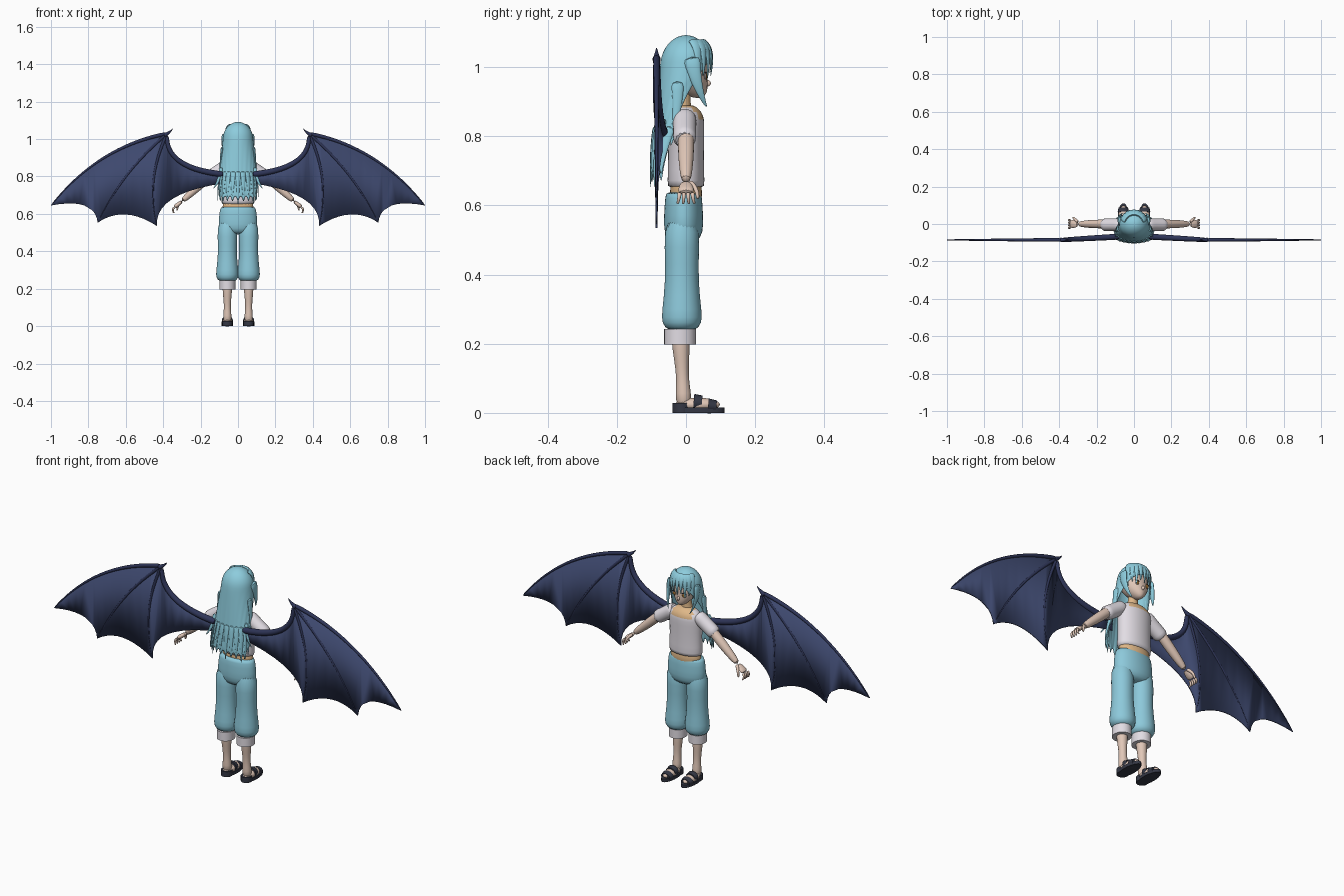
import bpy, bmesh, math
from mathutils import Matrix, Vector

cube = bpy.data.objects.get("Cube")
if cube:
    bpy.data.objects.remove(cube)

ACROSS, DEEP, UP = Vector((1, 0, 0)), Vector((0, 1, 0)), Vector((0, 0, 1))


def material(name, shade):
    """Flat material from a display colour, stored as linear values."""
    colour = [(channel / 255) ** 2.2 for channel in bytes.fromhex(shade)] + [1]
    mat = bpy.data.materials.new(name)
    mat.use_nodes = True
    mat.diffuse_color = colour
    mat.node_tree.nodes["Principled BSDF"].inputs["Base Color"].default_value = colour
    return mat


hair_mat = material("aqua hair", "8ccbdc")
trouser_mat = material("aqua cloth", "8cc8da")
shirt_mat = material("white cloth", "e1dce3")
skin_mat = material("pale skin", "e0c6b6")
tan_mat = material("tan skin", "deb687")
wing_mat = material("navy membrane", "404a6e")
bone_mat = material("dark navy bone", "323858")
shoe_mat = material("charcoal leather", "373a46")
iris_mat = material("amber iris", "966932")


def finish(bm, name, *mats, smooth=1, mirror=False, thickness=0):
    """Turn a bmesh into a named object with its modifiers and shading."""
    bmesh.ops.recalc_face_normals(bm, faces=bm.faces)
    mesh = bpy.data.meshes.new(name)
    bm.to_mesh(mesh)
    bm.free()
    obj = bpy.data.objects.new(name, mesh)
    bpy.context.collection.objects.link(obj)
    for mat in mats:
        mesh.materials.append(mat)
    if mirror:
        obj.modifiers.new("mirror", "MIRROR").use_mirror_merge = False
    if thickness:
        solid = obj.modifiers.new("thickness", "SOLIDIFY")
        solid.thickness, solid.offset = thickness, 0
    if smooth:
        subsurf = obj.modifiers.new("rounding", "SUBSURF")
        subsurf.levels = subsurf.render_levels = smooth
    bpy.ops.object.select_all(action="DESELECT")
    obj.select_set(True)
    bpy.context.view_layer.objects.active = obj
    bpy.ops.object.shade_smooth_by_angle(angle=math.radians(65))


def curve(start, control, end, steps=6):
    """Points along a quadratic curve."""
    start, control, end = Vector(start), Vector(control), Vector(end)
    return [start.lerp(control, i / steps).lerp(control.lerp(end, i / steps), i / steps)
            for i in range(steps + 1)]


def sweep(bm, path, radii, ref=DEEP, flat=1, sides=12):
    """Elliptical tube: radii lie along ref, the other half-axis is flat times as long."""
    rings = []
    for i, point in enumerate(path):
        along = (path[min(i + 1, len(path) - 1)] - path[max(i - 1, 0)]).normalized()
        u = (ref - along * ref.dot(along)).normalized() * radii[i]
        v = along.cross(u) * flat
        angles = [math.tau * k / sides for k in range(sides)]
        rings.append([bm.verts.new(point + u * math.cos(a) + v * math.sin(a)) for a in angles])
    for low, high in zip(rings, rings[1:]):
        for k in range(sides):
            n = (k + 1) % sides
            bm.faces.new((low[k], low[n], high[n], high[k]))
    bm.faces.new(rings[0])
    bm.faces.new(rings[-1])


def limb(bm, start, end, radii, **options):
    """Straight tube with evenly spaced radii."""
    start, end = Vector(start), Vector(end)
    sweep(bm, [start.lerp(end, i / (len(radii) - 1)) for i in range(len(radii))], radii, **options)


def column(bm, x, y, rows, flat):
    """Upright oval loft from pairs of height and half width."""
    sweep(bm, [Vector((x, y, z)) for z, r in rows], [r for z, r in rows], ref=ACROSS, flat=flat, sides=24)


def taper(bm, path, wide, tip, **options):
    last = len(path) - 1
    sweep(bm, path, [wide + (tip - wide) * i / last for i in range(last + 1)], **options)


def placed(centre, size):
    return Matrix.Translation(centre) @ Matrix.Diagonal((*size, 1))


def ball(bm, centre, size):
    return bmesh.ops.create_uvsphere(bm, u_segments=24, v_segments=16, radius=1, matrix=placed(centre, size))["verts"]


def disc(bm, centre, size):
    bmesh.ops.create_cone(bm, cap_ends=True, segments=24, radius1=1, radius2=1, depth=2, matrix=placed(centre, size))


# Waist, neck and shirt with a scooped neckline
bm = bmesh.new()
limb(bm, (0, 0, .58), (0, 0, .69), [.083] * 3, ref=ACROSS, flat=.56, sides=24)
limb(bm, (0, -.012, .86), (0, -.005, .95), (.04, .026, .024, .024), ref=ACROSS, flat=.9)
finish(bm, "waist_and_neck", tan_mat)
bm = bmesh.new()
column(bm, 0, 0, ((.65, .09), (.66, .09), (.74, .086), (.82, .089), (.85, .089), (.87, .076), (.885, .05), (.89, .03)), .6)
for face in bm.faces:
    spot = face.calc_center_median()
    if spot.z > .885 or spot.z > .85 and spot.y > 0 and abs(spot.x) < .05:
        face.material_index = 1
finish(bm, "shirt", shirt_mat, tan_mat)

# Sleeves, arms and hands
bm = bmesh.new()
limb(bm, (.06, -.004, .86), (.17, -.004, .785), (.034, .036, .035, .035, .035, .035))
finish(bm, "sleeves", shirt_mat, mirror=True)
wrist, knuckles = Vector((.3, 0, .667)), Vector((.34, 0, .635))
bm = bmesh.new()
limb(bm, (.12, 0, .83), wrist, (.023, .024, .024, .02, .015))
limb(bm, wrist, knuckles, (.014, .02, .024, .022), flat=.5)
for i in range(4):
    spread = DEEP * (i - 1.5) / 80
    taper(bm, curve(knuckles + spread, (.355, spread.y, .625), (.342, spread.y * 1.3, .604)), .007, .004, sides=8)
taper(bm, curve(wrist + DEEP * .01, (.325, .035, .65), (.326, .034, .618)), .009, .005, ref=ACROSS, sides=8)
finish(bm, "arms", skin_mat, mirror=True)

# Trousers with rolled cuffs
bm = bmesh.new()
column(bm, 0, -.007, ((.49, .07), (.52, .105), (.57, .104), (.63, .097), (.64, .09)), .55)
finish(bm, "trouser_hips", trouser_mat)
bm = bmesh.new()
column(bm, .057, -.012, ((.57, .052), (.48, .053), (.38, .049), (.29, .061), (.26, .061), (.235, .042)), .96)
finish(bm, "trouser_legs", trouser_mat, mirror=True)
ankle = .057
bm = bmesh.new()
disc(bm, (ankle, -.017, .22), (.043, .046, .023))
finish(bm, "trouser_cuffs", shirt_mat, smooth=0, mirror=True)

# Lower legs, feet and sandals
bm = bmesh.new()
limb(bm, (ankle, -.017, .24), (ankle, -.006, .02), (.026, .027, .024, .02, .019, .023, .024))
ball(bm, (ankle, .033, .024), (.027, .066, .02))
finish(bm, "legs", skin_mat, mirror=True)
bm = bmesh.new()
disc(bm, (ankle, .036, .008), (.03, .075, .008))
disc(bm, (ankle, -.012, .014), (.027, .027, .014))
limb(bm, (ankle, .022, .03), (ankle, .046, .028), (.025, .022), ref=UP, flat=1.2, sides=24)
limb(bm, (ankle, .064, .02), (ankle, .088, .018), (.022, .018), ref=UP, flat=1.4, sides=24)
finish(bm, "sandals", shoe_mat, smooth=0, mirror=True)

# Head: an egg whose lower half narrows forward into the chin
bm = bmesh.new()
centre = Vector((0, 0, .995))
for vert in ball(bm, centre, (.065, .062, .085)):
    drop = max(0, centre.z - vert.co.z) / .085
    vert.co.x *= 1 - .4 * drop ** 2
    vert.co.y += .035 * drop ** 2
ball(bm, (0, .06, .953), (.007, .012, .01))
finish(bm, "head", skin_mat, smooth=0)
for name, mat, height, depth, size in (("eye_whites", shirt_mat, .973, .056, (.014, .003, .01)),
                                       ("irises", iris_mat, .973, .058, (.008, .003, .01)),
                                       ("eyelashes", shoe_mat, .983, .057, (.015, .003, .003))):
    bm = bmesh.new()
    ball(bm, (.027, depth, height), size)
    finish(bm, name, mat, smooth=0, mirror=True)

# Long back hair: a dome that opens at the face, then drapes into a ragged hem
columns, dome_rows, drape_rows = 36, 5, 7
bm = bmesh.new()
grid = []
for i in range(dome_rows + drape_rows):
    fall = max(0, i - dome_rows) / (drape_rows - 1)
    swell = math.sin(min(i / dome_rows, 1) * math.pi / 2)
    height = 1 + .09 * math.sqrt(1 - swell ** 2) - .31 * fall
    opening = math.pi if i < dome_rows else math.radians(138 - 66 * fall ** .6)
    row = []
    for j in range(columns + 1):
        angle = opening * (2 * j / columns - 1)
        wave = swell * (1 + .03 * fall * math.sin(j * 2))
        hem = .04 if fall == 1 and j % 4 == 2 else 0
        row.append(bm.verts.new(((.08 + .026 * fall) * wave * math.sin(angle),
                                 -.066 * fall - (.073 - .037 * fall) * wave * math.cos(angle), height - hem)))
    grid.append(row)
for upper, lower in zip(grid, grid[1:]):
    for j in range(columns):
        bm.faces.new((upper[j], upper[j + 1], lower[j + 1], lower[j]))
bmesh.ops.remove_doubles(bm, verts=bm.verts, dist=.0003)
finish(bm, "back_hair", hair_mat, thickness=.006)


# Pointed locks: hem tips, side locks and fringe
def lock(bm, root, bulge, tip, facing, width=.007):
    taper(bm, curve(root, bulge, tip), width, .001, ref=facing, flat=2.4, sides=8)


bm = bmesh.new()
for k in range(-5, 6):
    out = Vector((math.sin(k * .28), -math.cos(k * .28), 0))
    lock(bm, (.095 * out.x, -.035 + .055 * out.y, .83), (.11 * out.x, -.065 + .04 * out.y, .74),
         (.11 * out.x, -.066 + .036 * out.y, .65 + .02 * (k % 3)), out)
for k in range(-4, 5):
    out = Vector((math.sin(k * .27), math.cos(k * .27), 0))
    lock(bm, out * .045 + UP * 1.077, out * .088 + UP * 1.06,
         out * .071 + UP * (.972 + .014 * (k % 2) - .005 * abs(k)), out, .009)
for side in (-1, 1):
    out = ACROSS * side
    lock(bm, (.076 * side, .015, 1.03), (.09 * side, .03, .94), (.06 * side, .06, .883), out, .012)
    lock(bm, (.084 * side, -.025, .96), (.095 * side, -.02, .87), (.1 * side, -.045, .77), out, .009)
    lock(bm, (.09 * side, -.06, .85), (.1 * side, -.075, .77), (.132 * side, -.075, .735), DEEP, .005)
finish(bm, "hair_locks", hair_mat)


# Wings: a scalloped membrane stretched over an arm, two ribs and claws
def wing(x, z):
    """Point on the wing plane, which bends toward the back near the root."""
    return Vector((x, -.085 + max(0, .16 - x) / 5, z))


root, joint, tip = wing(.07, .82), wing(.38, 1.03), wing(1, .645)
outer_point, inner_point, base = wing(.75, .553), wing(.433, .535), wing(.07, .765)
arm = curve(root, wing(.39, .85), joint, 10)
leading_edge = curve(joint, wing(.75, .96), tip, 12)
scallops = [curve(tip, wing(.765, .69), outer_point, 10), curve(outer_point, wing(.61, .65), inner_point, 10),
            curve(inner_point, wing(.45, .71), base, 10)]
bm = bmesh.new()
border = arm + leading_edge[1:] + [point for edge in scallops for point in edge[1:]]
bm.faces.new([bm.verts.new(point) for point in border])
bmesh.ops.triangulate(bm, faces=bm.faces)
finish(bm, "wing_membranes", wing_mat, smooth=0, mirror=True, thickness=.005)

bm = bmesh.new()
taper(bm, [point - UP * .01 for point in arm], .017, .011)
taper(bm, leading_edge, .011, .003)
taper(bm, curve(joint, wing(.5, .78), inner_point), .009, .003)
taper(bm, curve(joint, wing(.62, .83), outer_point), .009, .003)
taper(bm, curve(wing(.395, 1.02), wing(.37, 1.03), wing(.348, 1.056)), .014, .001)
finish(bm, "wing_bones", bone_mat, mirror=True)
